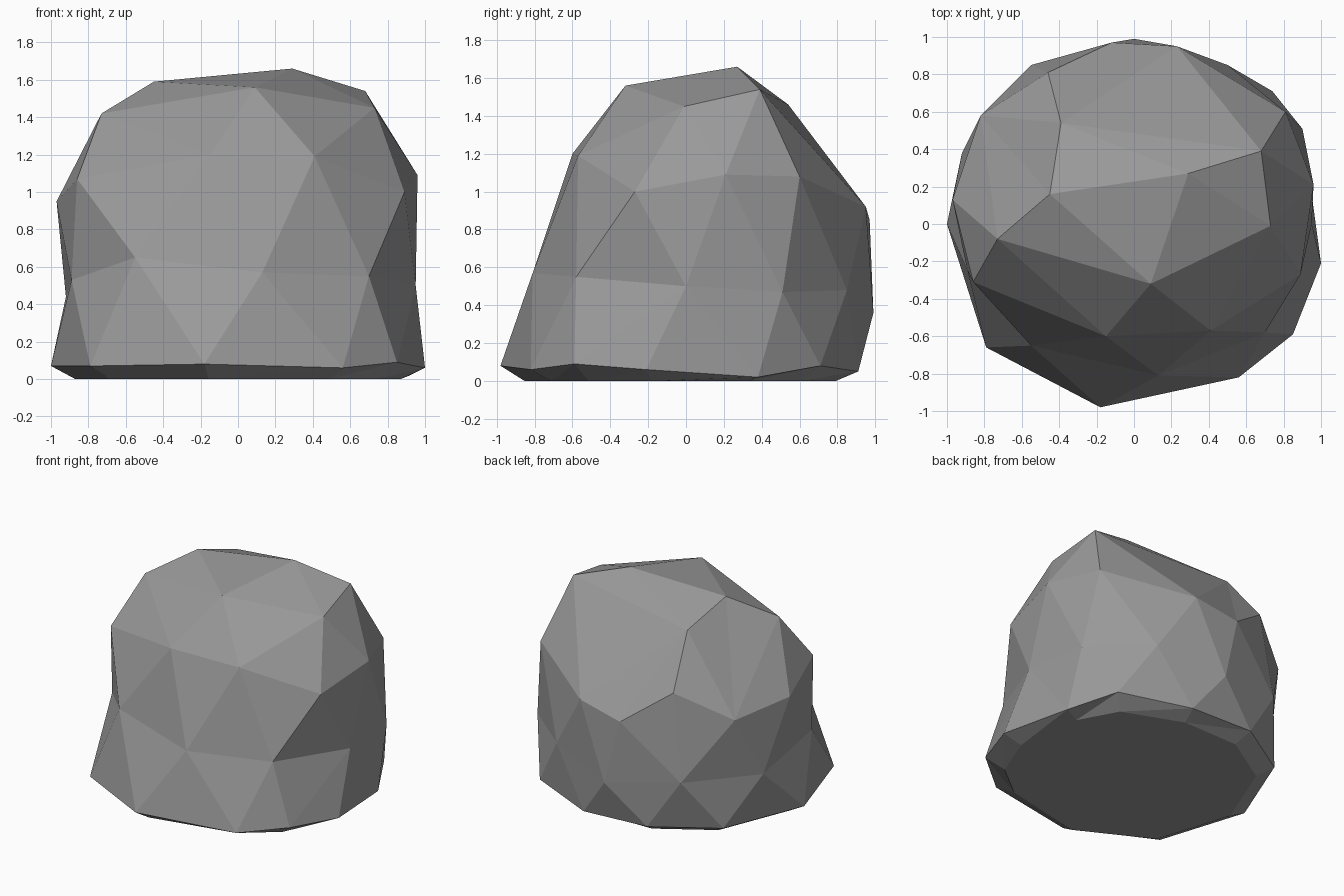
import bpy
import bmesh
from mathutils import Vector

default_cube = bpy.data.objects.get("Cube")
if default_cube:
    bpy.data.objects.remove(default_cube, do_unlink=True)


def make_material(name, colour):
    """One plain flat colour, shown in viewport and render."""
    material = bpy.data.materials.new(name)
    material.use_nodes = True
    material.diffuse_color = colour
    for node in material.node_tree.nodes:
        if node.type == 'BSDF_PRINCIPLED':
            node.inputs["Base Color"].default_value = colour
            node.inputs["Roughness"].default_value = 0.9
    return material


def add_ring(bm, points):
    """Add one irregular cross-section, ordered anticlockwise from the -x side."""
    return [bm.verts.new(point) for point in points]


def stitch(bm, lower, upper, upper_bias=0.9):
    """Join two closed rings of unequal count with triangles, taking the shorter diagonal."""
    low_index = up_index = 0
    while low_index < len(lower) or up_index < len(upper):
        low = lower[low_index % len(lower)]
        up = upper[up_index % len(upper)]
        next_low = lower[(low_index + 1) % len(lower)]
        next_up = upper[(up_index + 1) % len(upper)]
        low_cost = (next_low.co - up.co).length
        up_cost = (next_up.co - low.co).length * upper_bias
        low_done = low_index == len(lower)
        up_done = up_index == len(upper)
        if up_done or (not low_done and low_cost <= up_cost):
            bm.faces.new((low, next_low, up))
            low_index += 1
        else:
            bm.faces.new((low, next_up, up))
            up_index += 1


bm = bmesh.new()

# Widest rim, just above the ground
rim = add_ring(bm, [
    (-1, 0, .07), (-.79, -.66, .07), (-.18, -.98, .08), (.56, -.82, .06),
    (.85, -.59, .09), (1, -.21, .06), (.92, .38, .02), (.74, .71, .08),
    (.23, .91, .05), (-.3, .9, .07), (-.75, .62, .07)])

# Waist, pinched in at the front and sides
waist = add_ring(bm, [
    (-.89, -.25, .53), (-.55, -.65, .65), (.13, -.81, .57), (.7, -.58, .55),
    (.95, 0, .5), (.9, .51, .47), (.5, .85, .48), (0, .99, .36),
    (-.55, .85, .45), (-.92, .38, .44)])

# Shoulder
shoulder = add_ring(bm, [
    (-.86, -.31, 1.07), (-.15, -.6, 1.2), (.41, -.57, 1.19), (.89, -.27, 1),
    (.96, .21, 1.09), (.81, .6, 1.08), (.23, .95, .92), (-.12, .97, .85),
    (-.46, .81, 1.1), (-.82, .58, .9), (-.97, .13, .95)])

# Crown
crown = add_ring(bm, [
    (-.73, -.08, 1.42), (.09, -.32, 1.56), (.73, -.01, 1.45),
    (.68, .39, 1.54), (-.39, .54, 1.46), (-.45, .16, 1.59)])

# Flat underside, a bevelled copy of the rim
base = add_ring(bm, [Vector((v.co.x * .87, v.co.y * .87, 0)) for v in rim])
bm.faces.new(list(reversed(base)))

for lower, upper in ((base, rim), (rim, waist), (waist, shoulder), (shoulder, crown)):
    stitch(bm, lower, upper)

# Top facets meeting at the peak
peak = bm.verts.new((.29, .27, 1.66))
bm.faces.new((crown[-1], crown[0], crown[1]))
top_loop = crown[1:]
for index, vert in enumerate(top_loop):
    bm.faces.new((vert, top_loop[(index + 1) % len(top_loop)], peak))

bmesh.ops.recalc_face_normals(bm, faces=bm.faces[:])
mesh = bpy.data.meshes.new("boulder")
bm.to_mesh(mesh)
bm.free()
mesh.materials.append(make_material("stone grey", (.32, .32, .32, 1)))
boulder = bpy.data.objects.new("boulder", mesh)
bpy.context.collection.objects.link(boulder)
